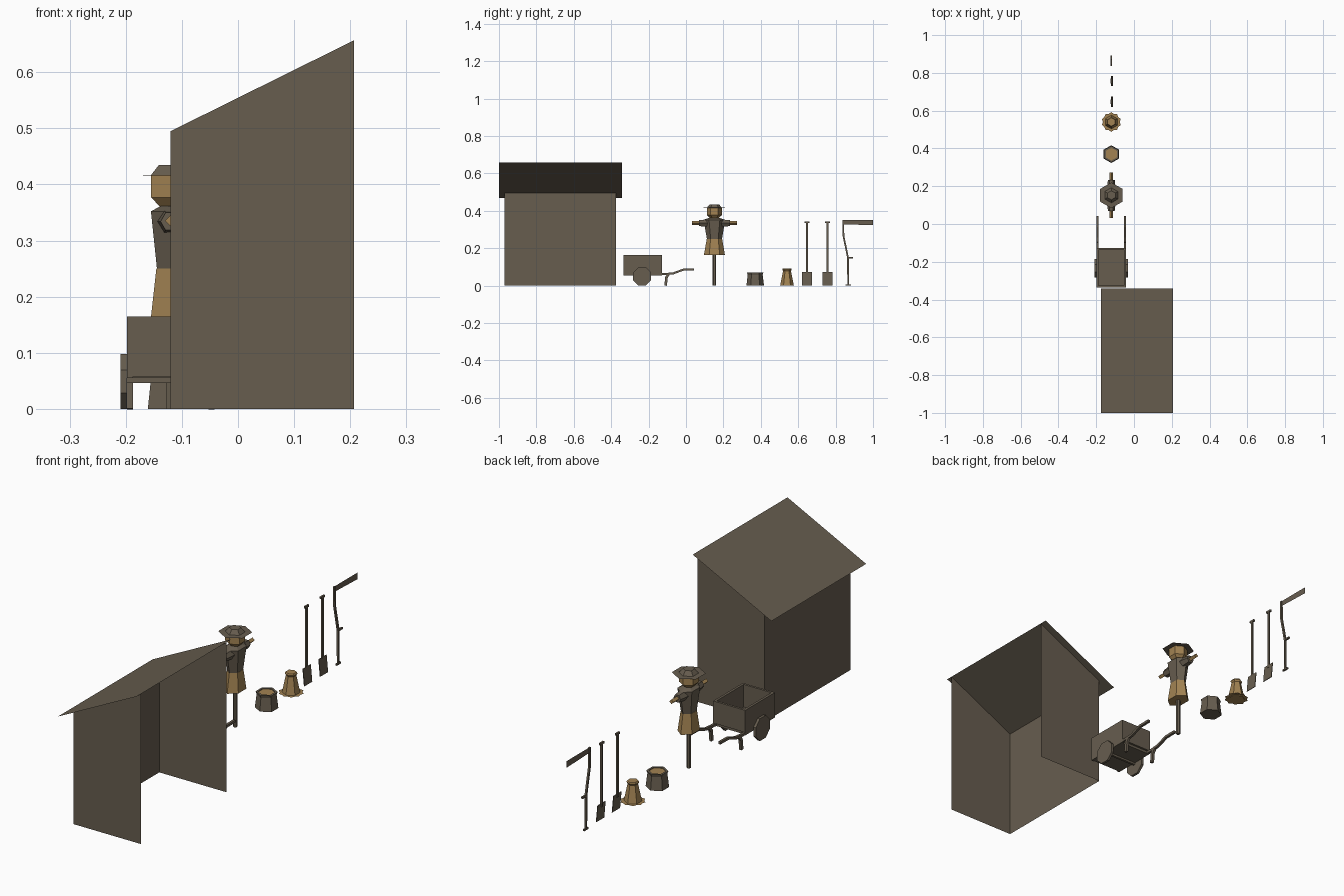
import bpy, bmesh, math
from mathutils import Vector

if "Cube" in bpy.data.objects:
    bpy.data.objects.remove(bpy.data.objects["Cube"])

CX = -0.12  # shared x of all the yard items

def material(name, rgb):
    m = bpy.data.materials.new(name)
    m.diffuse_color = (*rgb, 1)
    m.use_nodes = True
    m.node_tree.nodes["Principled BSDF"].inputs["Base Color"].default_value = m.diffuse_color
    return m

WOOD = material("weathered_wood", (0.135, 0.110, 0.078))
STRAW = material("straw_tan", (0.36, 0.225, 0.085))

def finish(name, bm, mat, fix=True):
    if fix:
        bmesh.ops.recalc_face_normals(bm, faces=bm.faces)
    me = bpy.data.meshes.new(name)
    bm.to_mesh(me)
    bm.free()
    me.materials.append(mat)
    ob = bpy.data.objects.new(name, me)
    bpy.context.collection.objects.link(ob)
    return ob

def plate(name, pts, mat=WOOD):
    """Single flat face."""
    bm = bmesh.new()
    bm.faces.new([bm.verts.new(p) for p in pts])
    return finish(name, bm, mat, False)

def box(name, lo, hi, mat=WOOD):
    bm = bmesh.new()
    bmesh.ops.create_cube(bm, size=1)
    lo, hi = Vector(lo), Vector(hi)
    for v in bm.verts:
        v.co = (lo + hi) / 2 + v.co * (hi - lo)
    return finish(name, bm, mat)

def skin(name, rings, mat, caps=True):
    """Join rings of points into a closed body."""
    bm = bmesh.new()
    rs = [[bm.verts.new(p) for p in r] for r in rings]
    n = len(rs[0])
    for a, b in zip(rs, rs[1:]):
        for i in range(n):
            j = (i + 1) % n
            bm.faces.new((a[i], a[j], b[j], b[i]))
    if caps:
        bm.faces.new(rs[0])
        bm.faces.new(rs[-1])
    return finish(name, bm, mat)

def turned(name, y, profile, mat, n=6, sx=1.0, caps=True):
    """Faceted upright body from (radius, z), one corner facing +y."""
    ang = [math.pi / 2 + i * math.tau / n for i in range(n)]
    return skin(name, [[(CX + sx * r * math.cos(a), y + r * math.sin(a), z) for a in ang]
                       for r, z in profile], mat, caps)

def rod_y(name, y0, y1, z, r0, r1, mat, n=6):
    ang = [i * math.tau / n for i in range(n)]
    return skin(name, [[(CX + r * math.cos(a), y, z + r * math.sin(a)) for a in ang]
                       for y, r in ((y0, r0), (y1, r1))], mat)

def beam(name, path, w, h, x=CX, mat=WOOD):
    """Square bar of width w (x) and depth h following (y, z) points."""
    rings = []
    for i, p in enumerate(path):
        a, b = Vector(path[max(i - 1, 0)]), Vector(path[min(i + 1, len(path) - 1)])
        d = (b - a).normalized() * h / 2
        rings.append([(x + s * w / 2, p[0] - t * d.y, p[1] + t * d.x)
                      for s, t in ((-1, -1), (1, -1), (1, 1), (-1, 1))])
    return skin(name, rings, mat)

# Shed: open on the +x side, thin walls, lean-to roof
BX, FX, Y0, Y1 = -0.12, 0.207, -0.97, -0.375
plate("shed_back_wall", [(BX, Y1, 0), (BX, Y0, 0), (BX, Y0, .495), (BX, Y1, .495)])
for nm, y in (("shed_front_side", Y0), ("shed_rear_side", Y1)):
    pts = [(BX, y, 0), (FX, y, 0), (FX, y, .657), (BX, y, .495)]
    plate(nm, pts if y == Y0 else pts[::-1])
plate("shed_roof", [(-.175, -1, .469), (FX, -1, .659), (FX, -.342, .659), (-.175, -.342, .469)])

# Hand cart
box("cart_floor", (-.19, -.33, .055), (-.05, -.135, .066))
box("cart_front_board", (-.187, -.335, .058), (-.053, -.325, .165))
box("cart_rear_board", (-.187, -.138, .068), (-.053, -.128, .165))
for s, side in ((-1, "left"), (1, "right")):
    xo, xi = CX + s * .078, CX + s * .067
    box("cart_side_" + side, (min(xo, xi), -.335, .055), (max(xo, xi), -.128, .165))
    xm = CX + s * .0725
    beam("cart_handle_" + side,
         [(-.2, .062), (-.11, .062), (-.07, .065), (-.015, .085), (.043, .086)], .011, .011, xm)
    beam("cart_leg_" + side, [(-.09, .066), (-.104, .045), (-.109, 0)], .011, .014, xm)
    # octagonal wheel
    ang = [math.pi / 8 + i * math.pi / 4 for i in range(8)]
    skin("cart_wheel_" + side, [[(CX + s * d, -.235 + .053 * math.cos(a), .049 + .053 * math.sin(a))
                                 for a in ang] for d in (.078, .089)], WOOD)
box("cart_axle", (CX - .08, -.24, .046), (CX + .08, -.23, .055))

# Scarecrow
SY = 0.152
turned("scarecrow_post", SY, [(.009, 0), (.009, .25)], WOOD)
turned("scarecrow_skirt", SY, [(.056, .165), (.041, .25)], STRAW, sx=.72)
turned("scarecrow_shirt", SY, [(.040, .248), (.058, .352), (.028, .362)], WOOD, sx=.70)
turned("scarecrow_head", SY, [(.022, .360), (.040, .377), (.040, .416)], STRAW)
turned("scarecrow_hat_crown", SY, [(.041, .416), (.024, .435)], WOOD)
turned("scarecrow_hat_brim", SY, [(.068, .416), (.040, .417)], WOOD, caps=False)
for s, side in ((-1, "front"), (1, "rear")):
    rod_y("scarecrow_sleeve_" + side, SY + s * .03, SY + s * .082, .334, .024, .018, WOOD)
    rod_y("scarecrow_arm_" + side, SY + s * .06, SY + s * .121, .335, .010, .010, STRAW, 4)

# Grain tub: grey body with tan filling
turned("tub_body", .37, [(.047, 0), (.040, .058), (.044, .070), (.034, .070), (.034, .064)], WOOD)
turned("tub_grain", .37, [(.034, .060), (.034, .067)], STRAW)

# Straw sheaf with spread base
turned("sheaf_body", .54, [(.037, 0), (.021, .078), (.026, .086), (.022, .092)], STRAW)
bm = bmesh.new()
bm.faces.new([bm.verts.new((CX + (.052 if i % 2 else .045) * math.cos(i * math.pi / 10),
                            .54 + (.052 if i % 2 else .045) * math.sin(i * math.pi / 10), .003))
              for i in range(20)])
finish("sheaf_base", bm, STRAW, False)

# Two shovels
for i, y in enumerate((.647, .757), 1):
    beam(f"shovel_{i}_handle", [(y, .06), (y, .338)], .008, .009)
    box(f"shovel_{i}_grip", (CX - .004, y - .013, .334), (CX + .004, y + .013, .343))
    skin(f"shovel_{i}_blade", [[(CX + dx, y - w, z), (CX + dx, y + w, z),
                                (CX + dx + .003, y + w, z), (CX + dx + .003, y - w, z)]
                               for dx, w, z in ((.006, .027, 0), (-.001, .027, .074))], WOOD)

# Scythe
beam("scythe_handle", [(.867, .003), (.866, .15), (.842, .265), (.840, .352)], .008, .009)
box("scythe_grip", (CX - .004, .866, .146), (CX + .004, .893, .154))
box("scythe_foot", (CX - .004, .852, 0), (CX + .004, .882, .007))
plate("scythe_blade", [(CX, .838, .352), (CX, 1, .352), (CX, 1, .323), (CX, .846, .328)])
